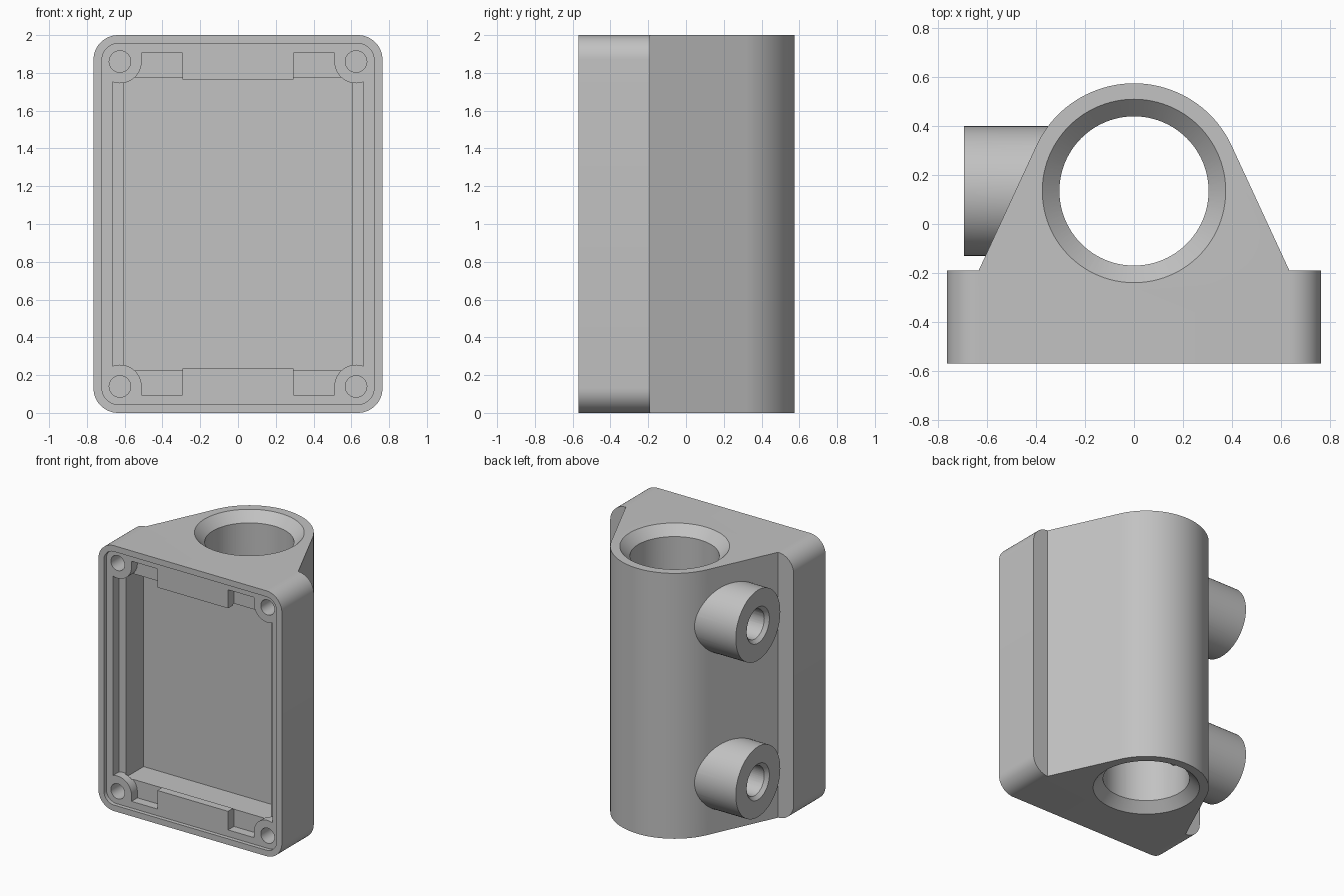
import bpy, bmesh, math
from mathutils import Matrix, Vector

if "Cube" in bpy.data.objects:
    bpy.data.objects.remove(bpy.data.objects["Cube"], do_unlink=True)

FRONT, SHOULDER, BACK_R = -0.57, -0.19, 0.44
BORE_Y, BORE_R = 0.135, 0.305

grey = bpy.data.materials.new("light grey")
grey.use_nodes = True
colour = (0.54, 0.54, 0.54, 1)
grey.diffuse_color = colour
grey.node_tree.nodes["Principled BSDF"].inputs["Base Color"].default_value = colour


def finish(name, bm):
    bmesh.ops.recalc_face_normals(bm, faces=bm.faces)
    mesh = bpy.data.meshes.new(name)
    bm.to_mesh(mesh)
    bm.free()
    mesh.materials.append(grey)
    ob = bpy.data.objects.new(name, mesh)
    bpy.context.collection.objects.link(ob)
    return ob


def prism(name, points, axis, lo, hi):
    """Extrude a closed 2D profile along y (profile in xz) or z (profile in xy)."""
    bm = bmesh.new()
    place = (lambda a, b: (a, lo, b)) if axis == "y" else (lambda a, b: (a, b, lo))
    face = bm.faces.new([bm.verts.new(place(*p)) for p in points])
    out = bmesh.ops.extrude_face_region(bm, geom=[face])
    step = Vector((0, hi - lo, 0)) if axis == "y" else Vector((0, 0, hi - lo))
    bmesh.ops.translate(bm, vec=step, verts=[g for g in out["geom"] if isinstance(g, bmesh.types.BMVert)])
    return finish(name, bm)


def cone(name, start, end, r1, r2, segments=64):
    """Cylinder or cone frustum between two points."""
    start, end = Vector(start), Vector(end)
    d = end - start
    matrix = Matrix.Translation((start + end) / 2) @ d.to_track_quat("Z", "Y").to_matrix().to_4x4()
    bm = bmesh.new()
    bmesh.ops.create_cone(bm, cap_ends=True, segments=segments, radius1=r1, radius2=r2,
                          depth=d.length, matrix=matrix)
    return finish(name, bm)


def arc(cx, cy, r, a0, a1, n):
    return [(cx + r * math.cos(math.radians(a0 + (a1 - a0) * i / n)),
             cy + r * math.sin(math.radians(a0 + (a1 - a0) * i / n))) for i in range(n + 1)]


def rounded_rect(half_w, half_h, r):
    """Rounded rectangle centred on x = 0, z = 1."""
    pts = []
    for sx, sz, a in ((1, 1, 0), (-1, 1, 90), (-1, -1, 180), (1, -1, 270)):
        pts += arc(sx * (half_w - r), 1 + sz * (half_h - r), r, a, a + 90, 12)
    return pts


def combine(target, other, operation):
    mod = target.modifiers.new(operation, "BOOLEAN")
    mod.operation, mod.solver, mod.object = operation, "EXACT", other
    deps = bpy.context.evaluated_depsgraph_get()
    mesh = bpy.data.meshes.new_from_object(target.evaluated_get(deps))
    target.modifiers.clear()
    target.data = mesh
    bpy.data.objects.remove(other, do_unlink=True)


# Rounded box at the front
body = prism("clamp_housing", rounded_rect(0.765, 1, 0.13), "y", FRONT, SHOULDER)

# Tapered back that runs tangent into the tube
foot_x = 0.635
dx, dy = foot_x, SHOULDER - BORE_Y
tangent = math.degrees(math.atan2(dy, dx) + math.acos(BACK_R / math.hypot(dx, dy)))
profile = [(-foot_x, SHOULDER), (-foot_x, SHOULDER - 0.08), (foot_x, SHOULDER - 0.08), (foot_x, SHOULDER)]
profile += arc(0, BORE_Y, BACK_R, tangent, 180 - tangent, 64)
combine(body, prism("tapered_back", profile, "z", 0, 2), "UNION")

# Screw bosses on one side
BOSS_X, BOSS_Z = -0.695, (0.41, 1.59)
for z in BOSS_Z:
    combine(body, cone("boss", (BOSS_X, BORE_Y, z), (-0.1, BORE_Y, z), 0.265, 0.265), "UNION")

# Main bore with chamfered ends
combine(body, cone("bore", (0, BORE_Y, -0.1), (0, BORE_Y, 2.1), BORE_R, BORE_R, 96), "DIFFERENCE")
for end, s in ((0, 1), (2, -1)):
    combine(body, cone("bore_chamfer", (0, BORE_Y, end - s * 0.01), (0, BORE_Y, end + s * 0.09),
                       0.385, 0.285, 96), "DIFFERENCE")

# Screw holes through the bosses into the bore
for z in BOSS_Z:
    combine(body, cone("screw_hole", (BOSS_X - 0.1, BORE_Y, z), (-0.1, BORE_Y, z), 0.11, 0.11, 48), "DIFFERENCE")
    combine(body, cone("screw_chamfer", (BOSS_X - 0.01, BORE_Y, z), (BOSS_X + 0.04, BORE_Y, z),
                       0.145, 0.095, 48), "DIFFERENCE")

# Lid recess around the front opening
combine(body, prism("lid_recess", rounded_rect(0.72, 0.955, 0.085), "y", FRONT - 0.1, FRONT + 0.03), "DIFFERENCE")

# Stepped pocket leaving corner posts and middle blocks
POST_X, POST_Z = 0.625, 0.86
post = [(x, h) for x, h in arc(POST_X, POST_Z, 0.115, 290, 180, 12)]
quarter = [(0.665, post[0][1])] + post + [(0.51, 0.905), (0.295, 0.905), (0.295, 0.765)]
mirror_x = [(-x, h) for x, h in reversed(quarter)]
upper = quarter + mirror_x
outline = upper + [(-x, -h) for x, h in upper]
combine(body, prism("step_pocket", [(x, 1 + h) for x, h in outline], "y", FRONT - 0.1, FRONT + 0.10), "DIFFERENCE")

# Deep pocket
deep = [(0.605, 0.225), (0.605, 1.775), (-0.605, 1.775), (-0.605, 0.225)]
combine(body, prism("deep_pocket", deep, "y", FRONT + 0.09, FRONT + 0.31), "DIFFERENCE")

# Lid screw holes in the corner posts
for sx in (-1, 1):
    for sz in (-1, 1):
        x, z = sx * POST_X, 1 + sz * POST_Z
        combine(body, cone("post_hole", (x, FRONT - 0.1, z), (x, FRONT + 0.25, z), 0.057, 0.057, 32), "DIFFERENCE")

# Smooth the round surfaces, keep edges crisp
for ob in bpy.context.selected_objects:
    ob.select_set(False)
bpy.context.view_layer.objects.active = body
body.select_set(True)
bpy.ops.object.shade_smooth_by_angle(angle=math.radians(30))
